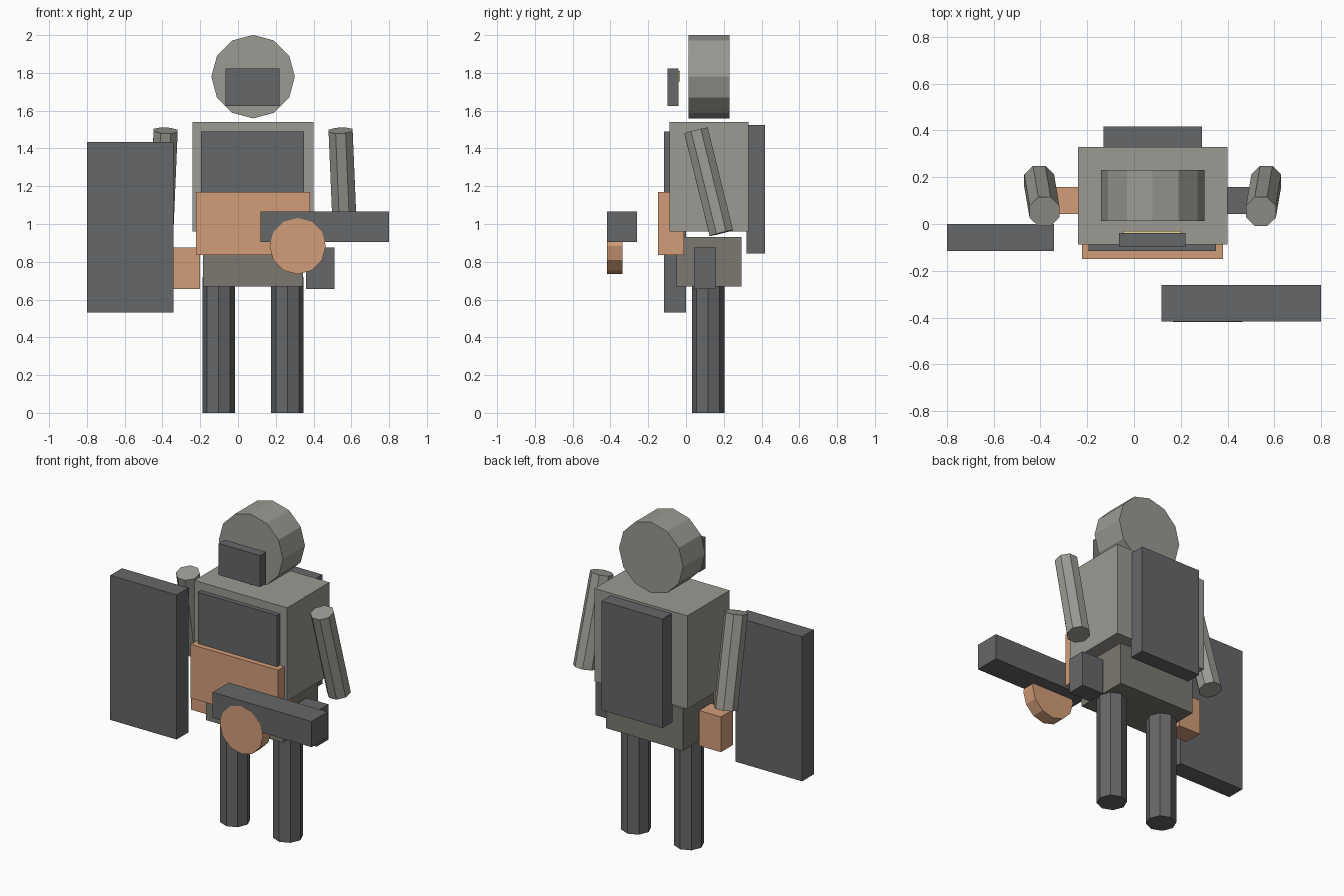
import bpy
import math
from mathutils import Vector, Quaternion

if "Cube" in bpy.data.objects:
    bpy.data.objects.remove(bpy.data.objects["Cube"])

CX = 0.08  # the figure's own mirror line


def material(name, r, g, b):
    m = bpy.data.materials.new(name)
    m.diffuse_color = (r, g, b, 1)
    m.use_nodes = True
    m.node_tree.nodes["Principled BSDF"].inputs["Base Color"].default_value = m.diffuse_color
    return m


PLATE = material("plate_grey", 0.33, 0.32, 0.29)
DARK = material("dark_steel", 0.13, 0.135, 0.14)
OLIVE = material("olive_grey", 0.20, 0.19, 0.165)
ORANGE = material("orange", 0.65, 0.34, 0.19)
YELLOW = material("yellow", 0.85, 0.7, 0.3)


def finish(name, mat):
    ob = bpy.context.object
    ob.name = name
    ob.data.name = name
    ob.data.materials.append(mat)
    return ob


def box(name, x, y, z, mat):
    """Box from (min, max) ranges."""
    bpy.ops.mesh.primitive_cube_add(size=1)
    ob = finish(name, mat)
    ob.location = [(a + b) / 2 for a, b in (x, y, z)]
    ob.scale = [b - a for a, b in (x, y, z)]
    return ob


def rod(name, start, end, radius, sides, mat, twist=0.0):
    """Flat-sided cylinder between two points."""
    a, b = Vector(start), Vector(end)
    d = b - a
    bpy.ops.mesh.primitive_cylinder_add(vertices=sides, radius=radius, depth=d.length)
    ob = finish(name, mat)
    ob.location = (a + b) / 2
    ob.rotation_mode = 'QUATERNION'
    ob.rotation_quaternion = (Vector((0, 0, 1)).rotation_difference(d)
                              @ Quaternion((0, 0, 1), twist))
    return ob


# Head and visor
rod("helmet", (CX, 0.23, 1.78), (CX, 0.012, 1.78), 0.221, 12, PLATE)
box("visor", (-0.065, 0.22), (-0.098, -0.039), (1.625, 1.822), DARK)
box("visor_light", (-0.045, 0.2), (-0.06, -0.031), (1.755, 1.81), YELLOW)

# Trunk
box("torso", (-0.24, 0.40), (-0.087, 0.33), (0.96, 1.54), PLATE)
box("chest_plate", (-0.195, 0.35), (-0.116, -0.03), (1.0, 1.49), DARK)
box("belly_plate", (-0.222, 0.38), (-0.149, -0.01), (0.835, 1.17), ORANGE)
box("pelvis", (-0.185, 0.345), (-0.05, 0.294), (0.67, 0.932), OLIVE)
box("backpack", (-0.13, 0.29), (0.32, 0.418), (0.845, 1.525), DARK)

# Limbs, mirrored about the figure's centre line
for side, s, hand_mat in (("left", 1, DARK), ("right", -1, ORANGE)):
    rod(side + "_arm", (CX + s * 0.486, 0.187, 0.952), (CX + s * 0.463, 0.053, 1.495),
        0.069, 8, PLATE, math.pi / 8)
    box(side + "_hand", sorted((CX + s * 0.281, CX + s * 0.432)),
        (0.042, 0.159), (0.655, 0.875), hand_mat)
    rod(side + "_leg", (CX + s * 0.182, 0.117, 0), (CX + s * 0.182, 0.117, 0.72),
        0.086, 8, DARK)

# Carried equipment
box("shield", (-0.80, -0.342), (-0.116, -0.001), (0.532, 1.433), DARK)
box("gun_body", (0.118, 0.80), (-0.418, -0.26), (0.905, 1.065), DARK)
rod("gun_drum", (0.316, -0.337, 0.883), (0.316, -0.4185, 0.883), 0.149, 12, ORANGE)
